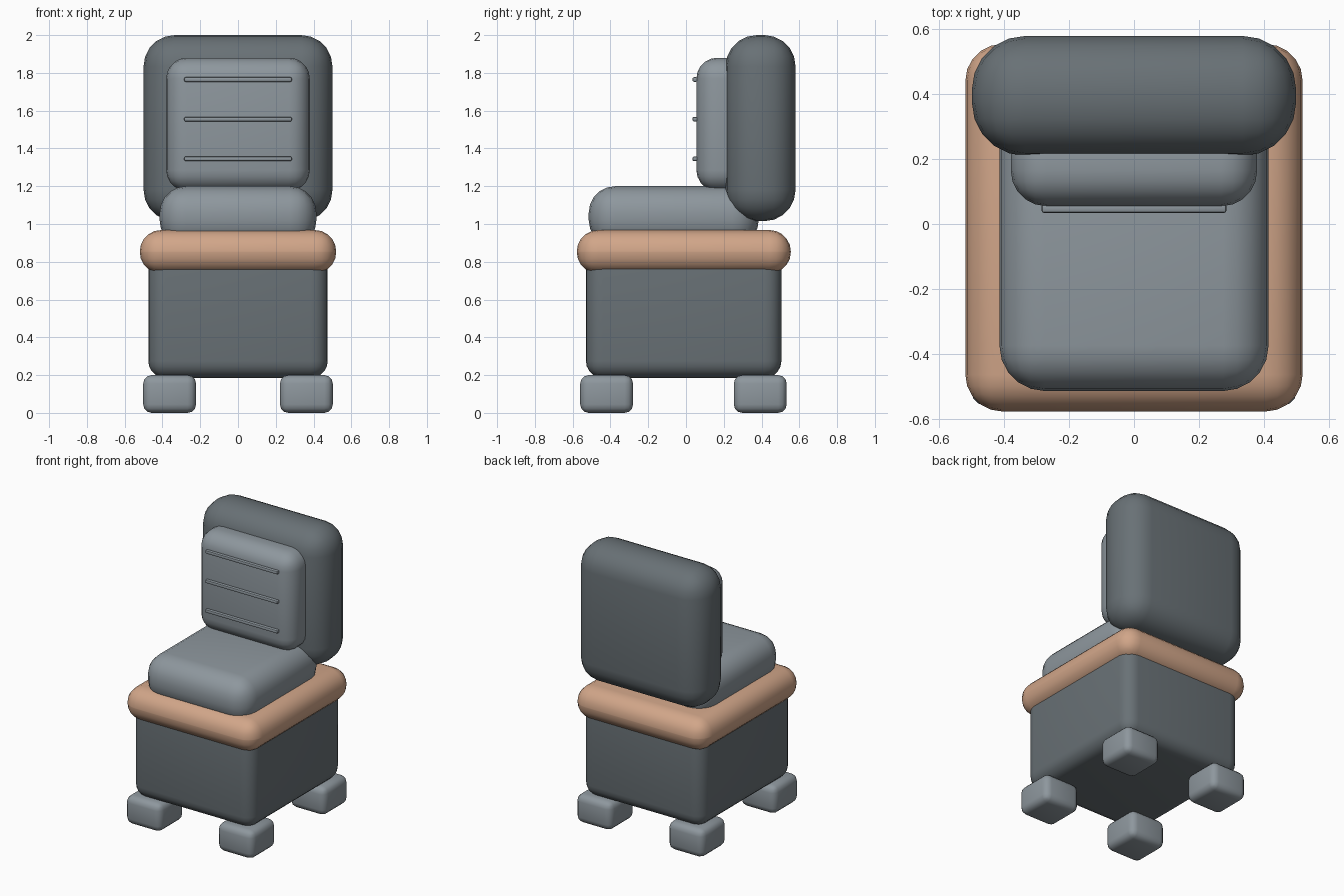
import bpy
import bmesh
import math

cube = bpy.data.objects.get("Cube")
if cube:
    bpy.data.objects.remove(cube, do_unlink=True)


def material(name, rgb):
    mat = bpy.data.materials.new(name)
    mat.use_nodes = True
    mat.diffuse_color = (*rgb, 1)
    mat.node_tree.nodes["Principled BSDF"].inputs["Base Color"].default_value = (*rgb, 1)
    return mat


dark = material("dark_grey", (0.14, 0.165, 0.18))
light = material("light_grey", (0.27, 0.31, 0.34))
wood = material("tan", (0.64, 0.38, 0.25))


def soft_box(name, low, high, radius, mat, segments=5):
    """Rounded box between two opposite corners."""
    bm = bmesh.new()
    bmesh.ops.create_cube(bm, size=1)
    for v in bm.verts:
        v.co = [(a + b) / 2 + c * (b - a) for a, b, c in zip(low, high, v.co)]
    mesh = bpy.data.meshes.new(name)
    bm.to_mesh(mesh)
    bm.free()
    mesh.materials.append(mat)
    obj = bpy.data.objects.new(name, mesh)
    bpy.context.collection.objects.link(obj)
    bevel = obj.modifiers.new("Rounding", "BEVEL")
    bevel.width = radius
    bevel.segments = segments
    bpy.ops.object.select_all(action="DESELECT")
    obj.select_set(True)
    bpy.context.view_layer.objects.active = obj
    bpy.ops.object.modifier_apply(modifier=bevel.name)
    bpy.ops.object.shade_smooth_by_angle(angle=math.radians(30))
    return obj


# Body and surrounding trim
soft_box("base", (-0.475, -0.53, 0.185), (0.475, 0.505, 0.92), 0.09, dark)
soft_box("trim", (-0.52, -0.578, 0.738), (0.52, 0.555, 0.968), 0.113, wood)

# Seat and back
soft_box("seat_cushion", (-0.415, -0.515, 0.88), (0.415, 0.385, 1.2), 0.14, light)
soft_box("backrest", (-0.5, 0.21, 1.015), (0.5, 0.58, 2.0), 0.165, dark)
soft_box("back_cushion", (-0.38, 0.055, 1.175), (0.38, 0.33, 1.88), 0.11, light)

# Thin seams across the back cushion
for i in range(3):
    z = 1.345 + i * 0.21
    soft_box(f"back_seam_{i + 1}", (-0.285, 0.034, z - 0.012),
             (0.285, 0.062, z + 0.012), 0.008, light, 2)

# Four block feet
for side, x in (("right", -0.362), ("left", 0.362)):
    for end, y in (("front", -0.42), ("back", 0.393)):
        soft_box(f"{end}_{side}_foot", (x - 0.14, y - 0.14, 0),
                 (x + 0.14, y + 0.14, 0.2), 0.045, light, 3)
